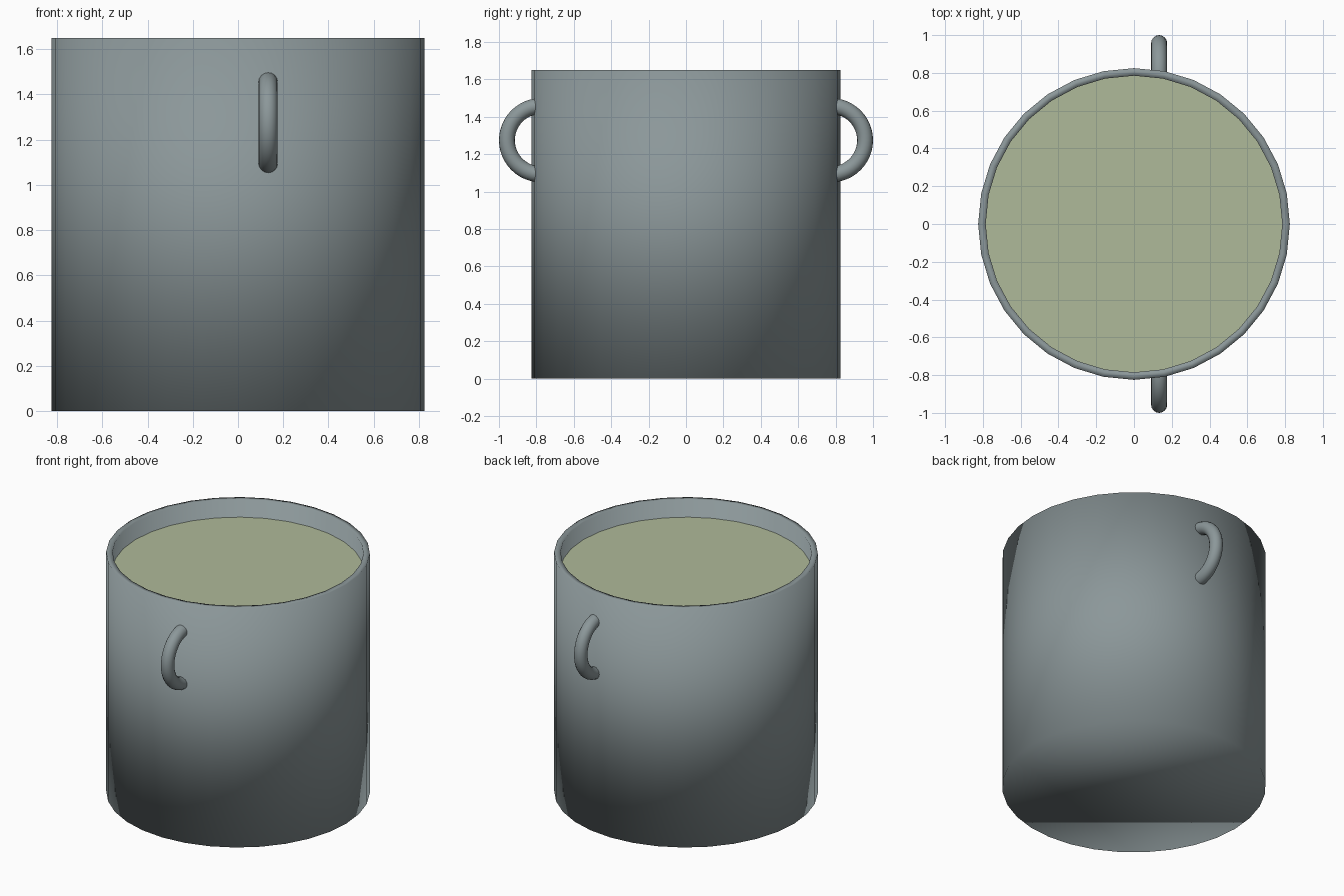
import bpy, bmesh
from math import cos, sin, pi

if "Cube" in bpy.data.objects:
    bpy.data.objects.remove(bpy.data.objects["Cube"])

SIDES = 32
R_OUT, R_IN, HEIGHT = 0.825, 0.785, 1.65


def material(name, rgb):
    m = bpy.data.materials.new(name)
    m.diffuse_color = (*rgb, 1)
    m.use_nodes = True
    m.node_tree.nodes["Principled BSDF"].inputs["Base Color"].default_value = m.diffuse_color
    return m


metal = material("grey metal", (0.26, 0.31, 0.32))
soup = material("pale green liquid", (0.43, 0.49, 0.32))


def finish(name, bm, mat):
    bmesh.ops.recalc_face_normals(bm, faces=bm.faces)
    for f in bm.faces:
        f.smooth = True
    me = bpy.data.meshes.new(name)
    bm.to_mesh(me)
    bm.free()
    me.materials.append(mat)
    ob = bpy.data.objects.new(name, me)
    bpy.context.collection.objects.link(ob)
    return ob


def bridge(bm, a, b):
    n = len(a)
    for i in range(n):
        j = (i + 1) % n
        bm.faces.new((a[i], a[j], b[j], b[i]))


def ring(bm, r, z):
    return [bm.verts.new((r * cos(2 * pi * i / SIDES), r * sin(2 * pi * i / SIDES), z))
            for i in range(SIDES)]


# pot: outer wall, rim, inner wall and floors, smooth all over
bm = bmesh.new()
rings = [ring(bm, r, z) for r, z in
         ((R_OUT, 0), (R_OUT, HEIGHT), (R_IN, HEIGHT), (R_IN, 0.05))]
for a, b in zip(rings, rings[1:]):
    bridge(bm, a, b)
bm.faces.new(rings[0])
bm.faces.new(rings[-1])
finish("pot", bm, metal)

# liquid surface
bm = bmesh.new()
face = bm.faces.new(ring(bm, R_IN, 1.53))
liquid = finish("liquid", bm, soup)
if liquid.data.polygons[0].normal.z < 0:
    liquid.data.flip_normals()


# handles: half rings of round tube, front and back
def handle(name, side):
    bm = bmesh.new()
    steps, seg, major, minor = 24, 16, 0.1825, 0.0425
    loops = []
    for i in range(steps + 1):
        t = -pi / 2 + pi * i / steps
        loop = []
        for k in range(seg):
            p = 2 * pi * k / seg
            r = major + minor * cos(p)
            loop.append(bm.verts.new((0.133 + minor * sin(p),
                                      side * (0.775 + r * cos(t)),
                                      1.275 + r * sin(t))))
        loops.append(loop)
    for a, b in zip(loops, loops[1:]):
        bridge(bm, a, b)
    bm.faces.new(loops[0])
    bm.faces.new(loops[-1])
    finish(name, bm, metal)


handle("front_handle", -1)
handle("back_handle", 1)
